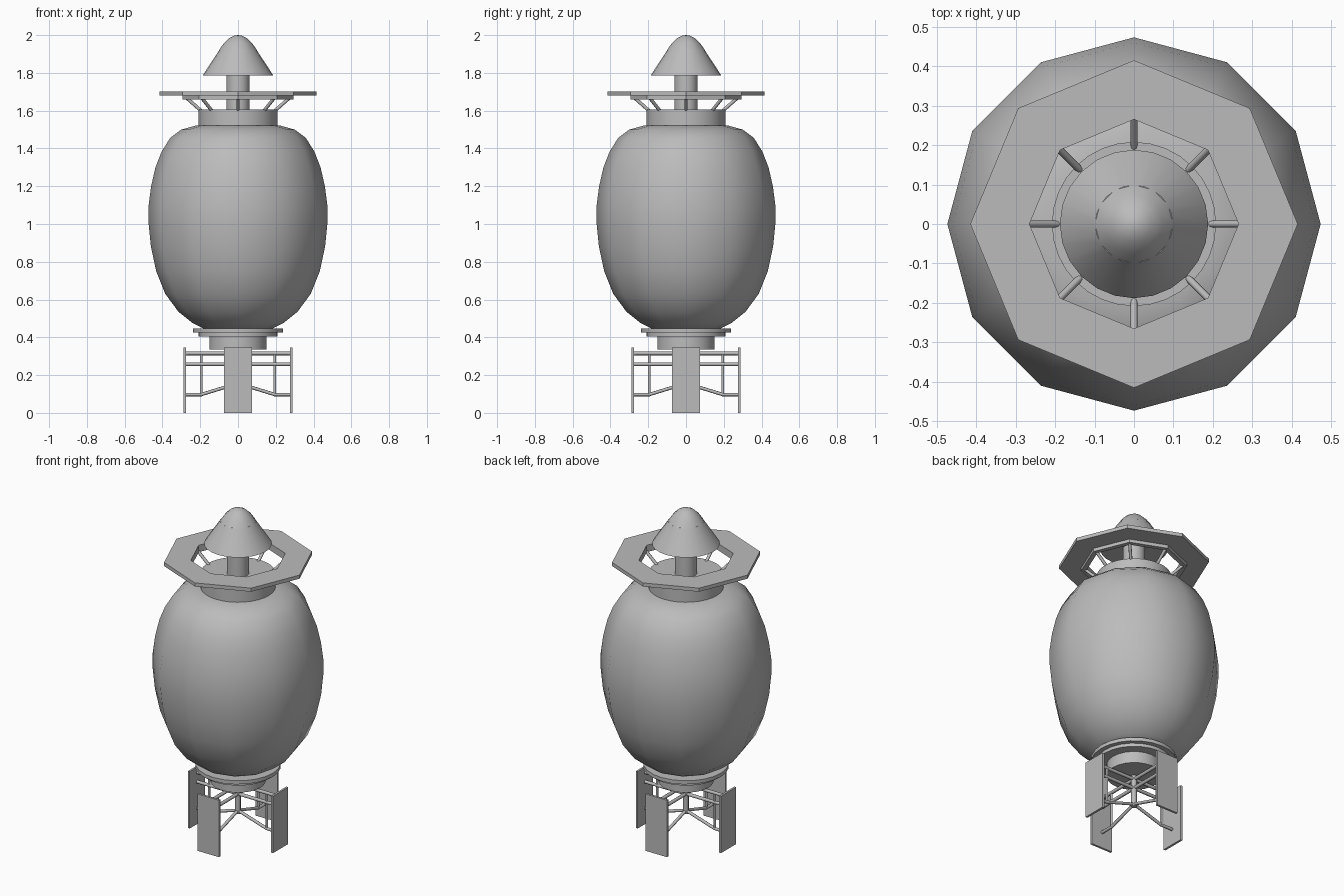
import bpy, bmesh, math
from mathutils import Vector

cube = bpy.data.objects.get("Cube")
if cube:
    bpy.data.objects.remove(cube, do_unlink=True)

grey = bpy.data.materials.new("plain grey")
grey.use_nodes = True
grey.diffuse_color = (0.5, 0.5, 0.5, 1)
grey.node_tree.nodes["Principled BSDF"].inputs["Base Color"].default_value = (0.5, 0.5, 0.5, 1)


def finish(name, bm, smooth=0):
    bmesh.ops.remove_doubles(bm, verts=bm.verts, dist=0.0001)
    bmesh.ops.recalc_face_normals(bm, faces=bm.faces)
    mesh = bpy.data.meshes.new(name)
    bm.to_mesh(mesh)
    bm.free()
    mesh.materials.append(grey)
    obj = bpy.data.objects.new(name, mesh)
    bpy.context.collection.objects.link(obj)
    if smooth:
        bpy.ops.object.select_all(action='DESELECT')
        obj.select_set(True)
        bpy.context.view_layer.objects.active = obj
        bpy.ops.object.shade_smooth_by_angle(angle=math.radians(smooth))
    return obj


def lathe(name, profile, sides, smooth=40):
    """Spin a (radius, height) profile around the vertical axis."""
    bm = bmesh.new()
    verts = [bm.verts.new((r, 0, z)) for r, z in profile]
    edges = [bm.edges.new(pair) for pair in zip(verts, verts[1:])]
    bmesh.ops.spin(bm, geom=verts + edges, cent=(0, 0, 0), axis=(0, 0, 1),
                   angle=math.tau, steps=sides, use_merge=True)
    return finish(name, bm, smooth)


def disc(name, radius, low, high, sides=24):
    return lathe(name, [(0, low), (radius, low), (radius, high), (0, high)], sides)


def rod(bm, start, end, radius):
    a, b = Vector(start), Vector(end)
    turn = (b - a).to_track_quat('Z', 'Y').to_matrix().to_4x4()
    turn.translation = (a + b) / 2
    bmesh.ops.create_cone(bm, cap_ends=True, segments=8, radius1=radius,
                          radius2=radius, depth=(b - a).length, matrix=turn)


def polar(r, angle, z):
    return (r * math.cos(angle), r * math.sin(angle), z)


# Bulging twelve-sided body
lathe("body", [(0, 0.445), (0.18, 0.445), (0.24, 0.475), (0.315, 0.535), (0.385, 0.63),
               (0.433, 0.75), (0.461, 0.88), (0.473, 1.0), (0.473, 1.1), (0.46, 1.2),
               (0.437, 1.3), (0.406, 1.38), (0.36, 1.455), (0.3, 1.5), (0.22, 1.522),
               (0, 1.525)], 12)

# Stepped base below the body
disc("base_upper_step", 0.237, 0.425, 0.447)
disc("base_lower_step", 0.21, 0.405, 0.425)
disc("base_socket", 0.152, 0.335, 0.405)

# Neck, stem and pointed cap
disc("neck", 0.208, 1.5, 1.605, 32)
disc("stem", 0.062, 1.6, 1.8)
lathe("cap_skirt", [(0, 1.785), (0.188, 1.785), (0.098, 1.922), (0, 1.922)], 24)
lathe("cap_tip", [(0, 1.918), (0.102, 1.918), (0.075, 1.957), (0.045, 1.985),
                  (0.02, 1.997), (0, 2.0)], 12)

# Octagonal ring with an inner lip, held by eight struts
lathe("ring", [(0.265, 1.68), (0.415, 1.68), (0.415, 1.702), (0.265, 1.702),
               (0.265, 1.68)], 8, 0)
lathe("ring_lip", [(0.265, 1.66), (0.293, 1.66), (0.293, 1.68), (0.265, 1.68),
                   (0.265, 1.66)], 8, 0)
bm = bmesh.new()
for i in range(8):
    angle = i * math.tau / 8
    rod(bm, polar(0.19, angle, 1.595), polar(0.275, angle, 1.67), 0.009)
finish("ring_struts", bm, 50)

# Four flat feet around the base
bm = bmesh.new()
for i in range(4):
    x, y, _ = polar(1, i * math.tau / 4, 0)
    new = bmesh.ops.create_cube(bm, size=1)["verts"]
    wide, thick = 0.146, 0.013
    for v in new:
        v.co = (v.co.x * (thick if abs(x) > 0.5 else wide) + 0.281 * x,
                v.co.y * (thick if abs(y) > 0.5 else wide) + 0.281 * y,
                v.co.z * 0.347 + 0.1735)
finish("feet", bm)

# Rod frame joining the feet to the central post
bm = bmesh.new()
rod(bm, (0, 0, 0.14), (0, 0, 0.34), 0.016)
for i in range(4):
    a = i * math.tau / 4
    for z in (0.258, 0.315):
        rod(bm, polar(0, a, z), polar(0.28, a, z), 0.01)
    rod(bm, polar(0.28, a, 0.097), polar(0.19, a, 0.097), 0.009)
    rod(bm, polar(0.195, a, 0.097), polar(0, a, 0.157), 0.009)
    rod(bm, polar(0.195, a, 0.097), polar(0.195, a, 0.315), 0.007)
finish("foot_frame", bm, 50)
